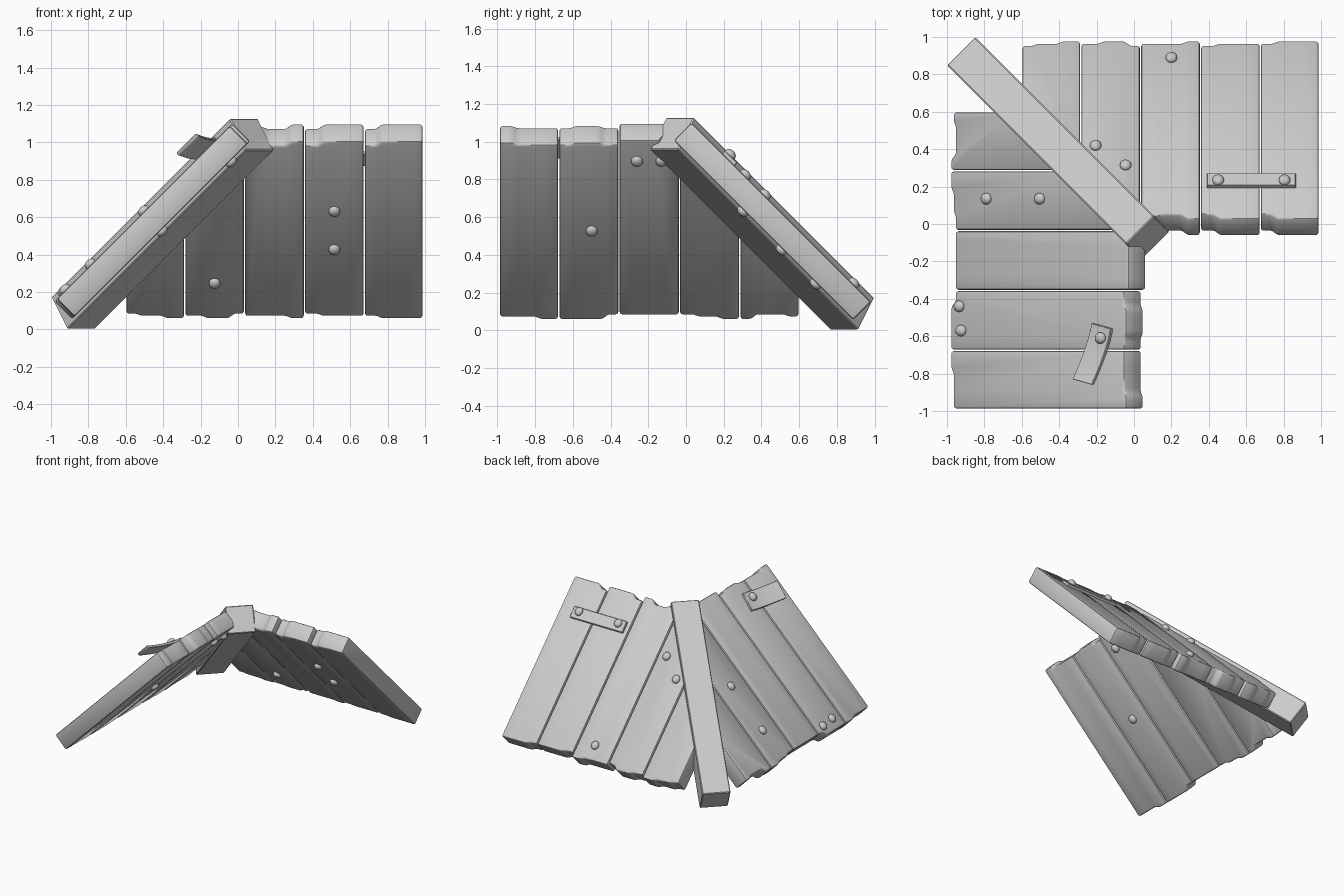
import bpy, bmesh, math, random
from mathutils import Matrix, Vector

if "Cube" in bpy.data.objects:
    bpy.data.objects.remove(bpy.data.objects["Cube"])

random.seed(4)
A = math.sqrt(0.5)
TOP, BOTTOM = 0.80, 0.665          # panel faces, measured along the slope normal


def frame(x, v):
    """Rotation with columns across / down-slope / normal."""
    x, v = Vector(x), Vector(v)
    return Matrix((x, v, x.cross(v))).transposed().to_4x4()


BACK = frame((1, 0, 0), (0, A, -A))     # slope falling to +y
SIDE = frame((0, 1, 0), (-A, 0, -A))    # slope falling to -x


def finish(bm, name, smooth=35):
    bmesh.ops.recalc_face_normals(bm, faces=bm.faces)
    me = bpy.data.meshes.new(name)
    bm.to_mesh(me)
    bm.free()
    ob = bpy.data.objects.new(name, me)
    bpy.context.collection.objects.link(ob)
    bpy.ops.object.select_all(action='DESELECT')
    ob.select_set(True)
    bpy.context.view_layer.objects.active = ob
    bpy.ops.object.shade_smooth_by_angle(angle=math.radians(smooth))
    return ob


def round_edges(bm, width, segs=2):
    bm.normal_update()
    edges = [e for e in bm.edges if e.calc_face_angle(0) > math.radians(25)]
    bmesh.ops.bevel(bm, geom=edges, offset=width, segments=segs, profile=0.5,
                    affect='EDGES', clamp_overlap=True)


def worn_end(x0, x1, v, sign):
    """Stepped, chipped board end running from x0 to x1."""
    w = x1 - x0
    a, b = random.uniform(0.2, 0.35), random.uniform(0.65, 0.8)
    h = [random.choice((0, 0.018, 0.034)) for _ in range(3)]
    fr = [0, a - 0.05, a + 0.05, b - 0.05, b + 0.05, 1]
    hs = [h[0], h[0], h[1], h[1], h[2], h[2]]
    return [(x0 + w * f, v - sign * d) for f, d in zip(fr, hs)]


def board(name, rot, x0, x1, keep):
    pts = worn_end(x0, x1, -0.757, -1) + worn_end(x0, x1, 0.588, 1)[::-1]
    bm = bmesh.new()
    face = bm.faces.new([bm.verts.new((x, v, BOTTOM)) for x, v in pts])
    ext = bmesh.ops.extrude_face_region(bm, geom=[face])
    bmesh.ops.translate(bm, vec=(0, 0, TOP - BOTTOM),
                        verts=[g for g in ext['geom'] if isinstance(g, bmesh.types.BMVert)])
    bmesh.ops.recalc_face_normals(bm, faces=bm.faces)
    round_edges(bm, 0.014)
    bm.transform(rot)
    # mitre against the hip beam
    n = Vector((keep, keep, 0)).normalized()
    cut = bmesh.ops.bisect_plane(bm, geom=bm.verts[:] + bm.edges[:] + bm.faces[:],
                                 plane_co=n * 0.06, plane_no=n, clear_inner=True)
    edges = [g for g in cut['geom_cut'] if isinstance(g, bmesh.types.BMEdge)]
    if edges:
        bmesh.ops.holes_fill(bm, edges=edges, sides=0)
    finish(bm, name, 40)


def nail(name, rot, x, v, n):
    bm = bmesh.new()
    bmesh.ops.create_uvsphere(bm, u_segments=16, v_segments=10, radius=1)
    bm.transform(rot @ Matrix.Translation((x, v, n)) @ Matrix.Diagonal((0.031, 0.034, 0.024, 1)))
    finish(bm, name, 60)


def strip(name, rot, start, end, width, thick, lift):
    """Metal strap along the panel whose far end curls up by lift."""
    s, e = Vector(start), Vector(end)
    d = e - s
    side = Vector((-d.y, d.x)).normalized() * width / 2
    bm = bmesh.new()
    rings = []
    steps = 10 if lift else 1
    for i in range(steps + 1):
        t = i / steps
        c, h = s + d * t, TOP - 0.004 + lift * t ** 1.6
        rings.append([bm.verts.new((*(c + side * k), h + z))
                      for k, z in ((-1, 0), (1, 0), (1, thick), (-1, thick))])
    for p, q in zip(rings, rings[1:]):
        for k in range(4):
            bm.faces.new((p[k], p[(k + 1) % 4], q[(k + 1) % 4], q[k]))
    bm.faces.new(rings[0])
    bm.faces.new(rings[-1])
    bmesh.ops.recalc_face_normals(bm, faces=bm.faces)
    round_edges(bm, 0.003, 1)
    bm.transform(rot)
    finish(bm, name)


# roof boards on both slopes
seams = [-0.60, -0.285, 0.035, 0.355, 0.675, 0.99]
for i, (a, b) in enumerate(zip(seams, seams[1:])):
    board(f"back_board_{i + 1}", BACK, a + 0.003, b - 0.003, 1)
    board(f"side_board_{i + 1}", SIDE, -b + 0.003, -a - 0.003, -1)

# hip beam along the diagonal
d = Vector((-1, 1, -1)).normalized()
w = Vector((1, 1, 0)).normalized()
bm = bmesh.new()
bmesh.ops.create_cube(bm, size=1)
bm.transform(Matrix.Diagonal((1.657, 0.212, 0.208, 1)))
round_edges(bm, 0.006, 1)
rot = Matrix((d, w, d.cross(w))).transposed().to_4x4()
bm.transform(Matrix.Translation((-0.5715 * A, 0.5715 * A, 0.565)) @ rot)
finish(bm, "hip_beam")

# metal straps
strip("flat_strap", BACK, (0.39, (2 * 0.225 - 1.131) * A), (0.865, (2 * 0.225 - 1.131) * A),
      0.092, 0.024, 0)
strip("bent_strap", SIDE, (-0.545, (2 * 0.165 - 1.131) * A), (-0.845, (2 * 0.207 - 1.131) * A),
      0.15, 0.02, 0.085)


# nails: top ones by plan distance down the slope, underside ones by height
def top_v(p, n=TOP):
    return 2 * p * A - n


def under_v(z):
    return BOTTOM - z / A


for i, (x, p, up) in enumerate([(0.2, 0.89, 0), (-0.205, 0.42, 0), (-0.045, 0.315, 0),
                                (0.45, 0.235, 0.02), (0.805, 0.235, 0.02)]):
    n = TOP + 0.006 + up
    nail(f"back_top_nail_{i + 1}", BACK, x, p / A - n, n)
for i, (y, p, up) in enumerate([(0.135, 0.79, 0), (0.135, 0.505, 0), (-0.44, 0.935, 0),
                                (-0.57, 0.925, 0), (-0.61, 0.18, 0.025)]):
    n = TOP + 0.006 + up
    nail(f"side_top_nail_{i + 1}", SIDE, y, p / A - n, n)
for i, (x, z) in enumerate([(0.515, 0.635), (0.515, 0.43), (-0.125, 0.25)]):
    nail(f"back_under_nail_{i + 1}", BACK, x, under_v(z), BOTTOM - 0.006)
for i, (y, z) in enumerate([(-0.26, 0.9), (-0.13, 0.9), (-0.5, 0.53)]):
    nail(f"side_under_nail_{i + 1}", SIDE, y, under_v(z), BOTTOM - 0.006)
